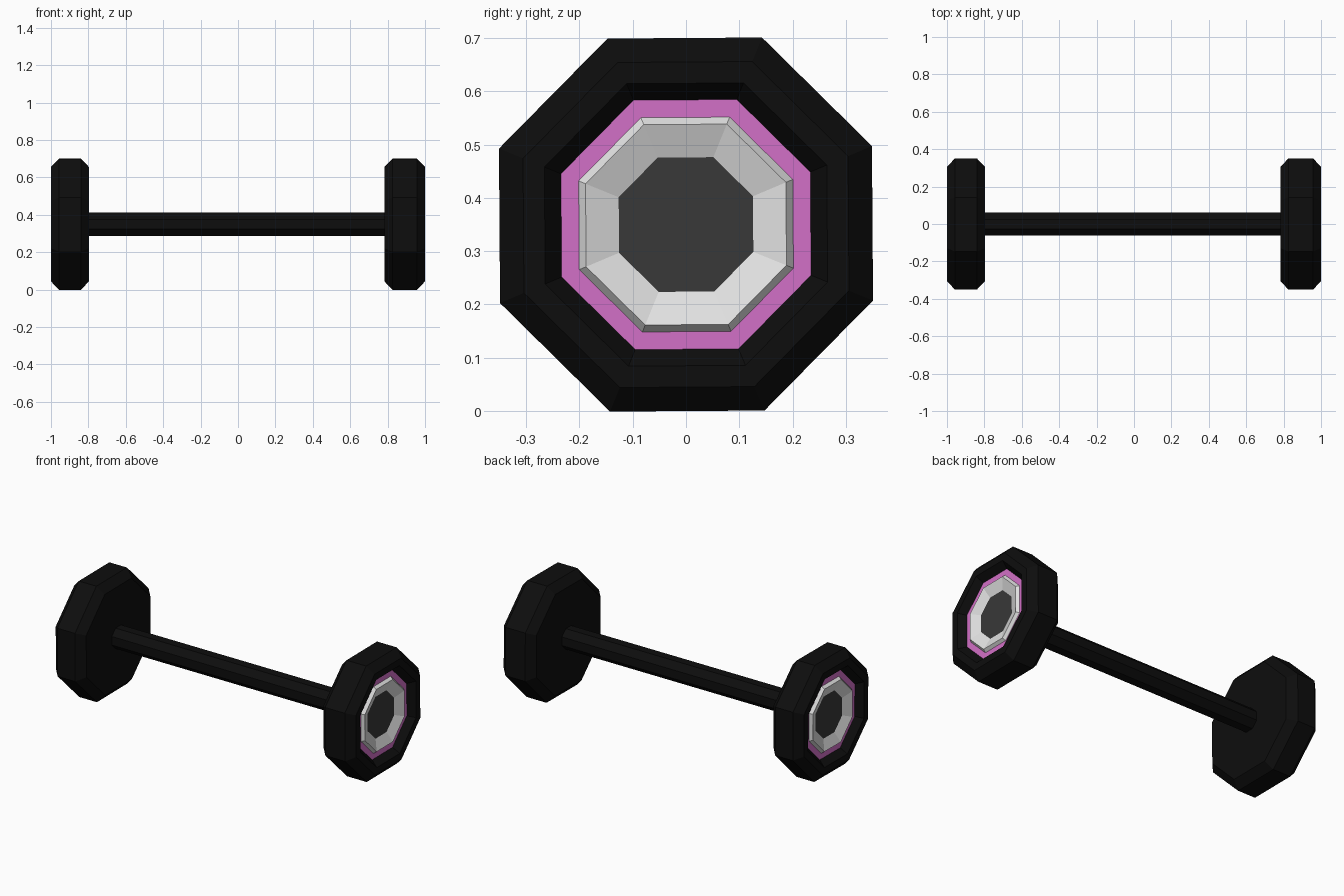
import bpy, bmesh, math

if "Cube" in bpy.data.objects:
    bpy.data.objects.remove(bpy.data.objects["Cube"])

CENTRE_Z = 0.35
SIDES = 8


def material(name, rgb):
    m = bpy.data.materials.new(name)
    m.diffuse_color = (*rgb, 1)
    m.use_nodes = True
    m.node_tree.nodes["Principled BSDF"].inputs["Base Color"].default_value = m.diffuse_color
    return m


BLACK = material("black rubber", (0.004, 0.004, 0.004))
PINK = material("pink band", (0.65, 0.16, 0.57))
GREY = material("light grey", (0.76, 0.76, 0.76))
DARK = material("dark grey", (0.04, 0.04, 0.04))
MATS = [BLACK, PINK, GREY, DARK]


def octagon_lathe(name, profile, sections, direction=1):
    """Octagonal loops along x from (x, apothem) pairs; sections give the
    material index of each band, caps take the first and last one."""
    bm = bmesh.new()
    loops = []
    for x, apothem in profile:
        r = apothem / math.cos(math.pi / SIDES)
        angles = [(i + 0.5) * 2 * math.pi / SIDES + math.radians(0.4) for i in range(SIDES)]
        loops.append([bm.verts.new((direction * x, r * math.cos(a), CENTRE_Z + r * math.sin(a)))
                      for a in angles])
    for a, b, mat in zip(loops, loops[1:], sections[1:-1]):
        for i in range(SIDES):
            j = (i + 1) % SIDES
            bm.faces.new((a[i], a[j], b[j], b[i])).material_index = mat
    bm.faces.new(loops[0]).material_index = sections[0]
    bm.faces.new(loops[-1]).material_index = sections[-1]
    bmesh.ops.recalc_face_normals(bm, faces=bm.faces)
    me = bpy.data.meshes.new(name)
    bm.to_mesh(me)
    bm.free()
    for m in MATS:
        me.materials.append(m)
    ob = bpy.data.objects.new(name, me)
    bpy.context.collection.objects.link(ob)
    return ob


# Weights: chamfered octagonal head, recessed pink band, raised grey dish
for name, direction, inner in (("right_weight", 1, 0.783), ("left_weight", -1, 0.797)):
    profile = [
        (inner, 0.305), (inner + 0.043, 0.35),      # inner chamfer
        (0.957, 0.35), (1.0, 0.305),                # rim and outer chamfer
        (1.0, 0.265), (0.96, 0.234),                # end face and recess wall
        (0.96, 0.201), (0.977, 0.188),              # pink band, grey lip
        (0.952, 0.126),                             # dish down to dark centre
    ]
    octagon_lathe(name, profile, [0, 0, 0, 0, 0, 0, 1, 2, 2, 3], direction)

# Handle bar, its ends buried in the weights
octagon_lathe("handle_bar", [(-0.81, 0.062), (0.81, 0.062)], [0, 0, 0])
